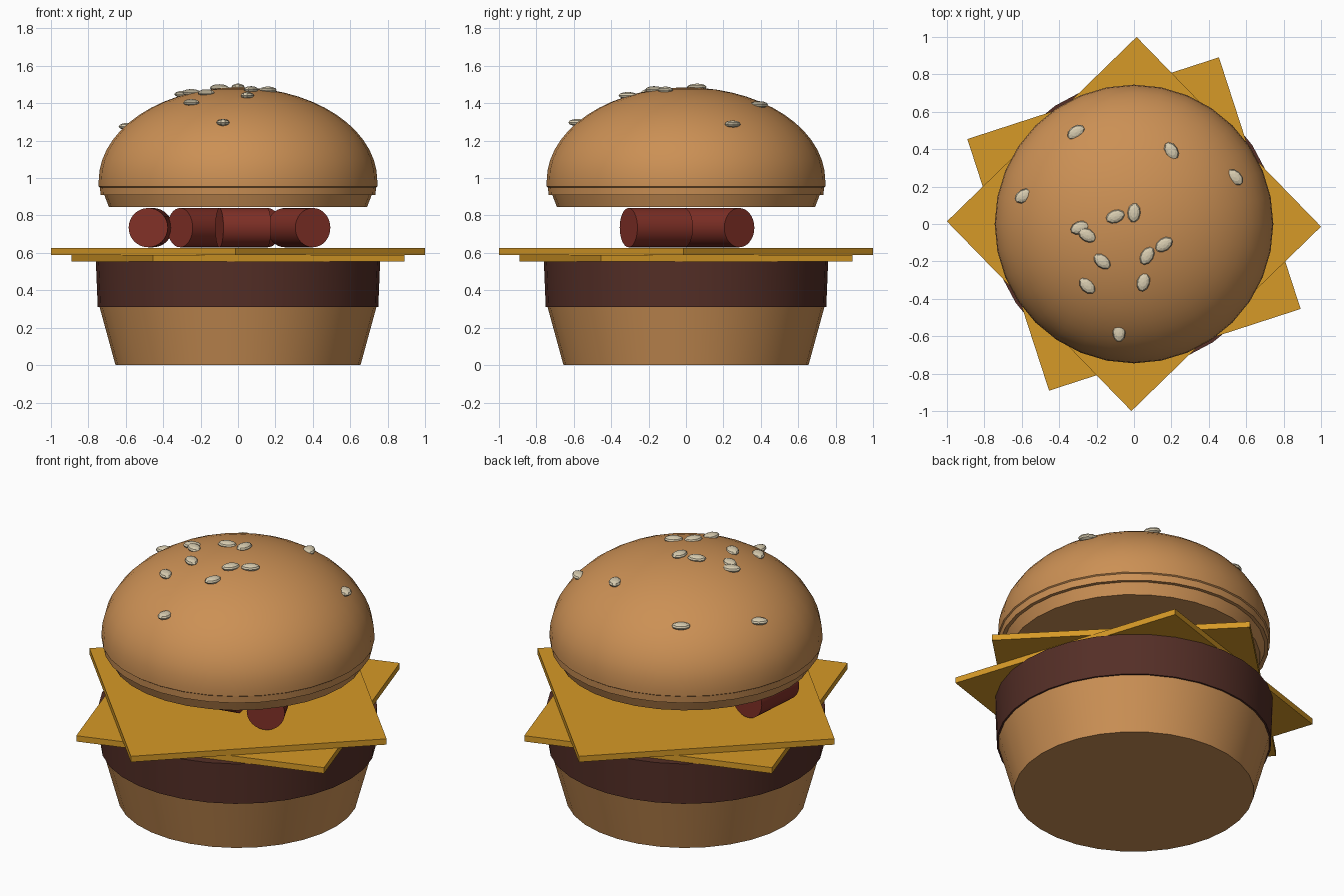
import bpy, bmesh, math
from mathutils import Matrix, Vector

cube = bpy.data.objects.get("Cube")
if cube:
    bpy.data.objects.remove(cube, do_unlink=True)


def material(name, rgb):
    m = bpy.data.materials.new(name)
    m.use_nodes = True
    m.diffuse_color = (*rgb, 1)
    bsdf = next(n for n in m.node_tree.nodes if n.type == 'BSDF_PRINCIPLED')
    bsdf.inputs["Base Color"].default_value = (*rgb, 1)
    bsdf.inputs["Roughness"].default_value = 0.7
    return m


BUN = material("toasted bun", (0.60, 0.28, 0.09))
PATTY = material("dark meat", (0.09, 0.028, 0.020))
CHEESE = material("yellow cheese", (0.67, 0.32, 0.02))
SAUSAGE = material("red sausage", (0.22, 0.030, 0.020))
SEED = material("pale seed", (0.68, 0.60, 0.43))


def finish(name, bm, mat, smooth=True):
    bmesh.ops.recalc_face_normals(bm, faces=bm.faces)
    mesh = bpy.data.meshes.new(name)
    bm.to_mesh(mesh)
    bm.free()
    mesh.materials.append(mat)
    ob = bpy.data.objects.new(name, mesh)
    bpy.context.collection.objects.link(ob)
    if smooth:
        bpy.ops.object.select_all(action='DESELECT')
        ob.select_set(True)
        bpy.context.view_layer.objects.active = ob
        bpy.ops.object.shade_smooth_by_angle(angle=math.radians(30))
    return ob


def lathe(name, profile, mat, sides=32):
    """Revolve (radius, z) points around the z axis."""
    bm = bmesh.new()
    verts = [bm.verts.new((r, 0, z)) for r, z in profile]
    edges = [bm.edges.new(pair) for pair in zip(verts, verts[1:])]
    bmesh.ops.spin(bm, geom=verts + edges, axis=(0, 0, 1), cent=(0, 0, 0),
                   angle=math.tau, steps=sides, use_duplicate=False)
    bmesh.ops.remove_doubles(bm, verts=bm.verts, dist=1e-4)
    return finish(name, bm, mat)


# Bottom bun and patty
lathe("bottom_bun", [(0, 0), (0.655, 0), (0.74, 0.31), (0, 0.31)], BUN)
lathe("patty", [(0, 0.31), (0.75, 0.31), (0.76, 0.555), (0, 0.555)], PATTY)

# Two square cheese slices, turned against each other
for name, z, corner in (("lower_cheese", 0.5725, 63), ("upper_cheese", 0.6075, 89.2)):
    bm = bmesh.new()
    side = math.sqrt(2)
    bmesh.ops.create_cube(bm, size=1, matrix=Matrix.Translation((0, 0, z))
                          @ Matrix.Rotation(math.radians(corner - 45), 4, 'Z')
                          @ Matrix.Diagonal((side, side, 0.035, 1)))
    finish(name, bm, CHEESE, smooth=False)

# Sausages lying on the cheese, each given by its two end points
sausages = [((0.40, -0.307), (0.25, -0.01)),
            ((-0.48, -0.25), (-0.455, 0.07)),
            ((-0.31, -0.11), (0.16, 0.285)),
            ((0.155, -0.19), (-0.10, -0.245))]
for i, (a, b) in enumerate(sausages, 1):
    a, b = Vector((*a, 0.735)), Vector((*b, 0.735))
    bm = bmesh.new()
    turn = (b - a).to_track_quat('Z', 'Y').to_matrix().to_4x4()
    bmesh.ops.create_cone(bm, cap_ends=True, segments=32, radius1=0.105,
                          radius2=0.105, depth=(b - a).length,
                          matrix=Matrix.Translation((a + b) / 2) @ turn)
    finish(f"sausage_{i}", bm, SAUSAGE)

# Top bun: stepped rim under a half-ellipsoid dome
DOME_R, DOME_Z, DOME_H = 0.745, 0.985, 0.50
rim = [(0, 0.845), (0.69, 0.845), (0.715, 0.91), (0.735, 0.91), (0.738, 0.95), (0.745, 0.955)]
dome = [(DOME_R * math.cos(t), DOME_Z + DOME_H * math.sin(t))
        for t in (math.pi / 2 * k / 14 for k in range(15))]
lathe("top_bun", rim + dome, BUN)

# Sesame seeds: x, y and heading in degrees
seeds = [(-.31, .49, 35), (.20, .39, 120), (.54, .25, 135), (-.59, .15, 30),
         (-.10, .04, 20), (0, .06, 85), (-.29, -.02, 20), (-.25, -.06, 150),
         (-.17, -.20, 140), (-.25, -.33, 135), (.07, -.17, 60), (.16, -.11, 35),
         (.05, -.31, 75), (-.08, -.58, 90)]
for i, (x, y, heading) in enumerate(seeds, 1):
    z = DOME_Z + DOME_H * math.sqrt(1 - (x * x + y * y) / DOME_R ** 2) + 0.003
    bm = bmesh.new()
    bmesh.ops.create_uvsphere(bm, u_segments=10, v_segments=6, radius=1,
                              matrix=Matrix.Translation((x, y, z))
                              @ Matrix.Rotation(math.radians(heading), 4, 'Z')
                              @ Matrix.Diagonal((0.052, 0.035, 0.019, 1)))
    finish(f"sesame_seed_{i}", bm, SEED, smooth=False)
